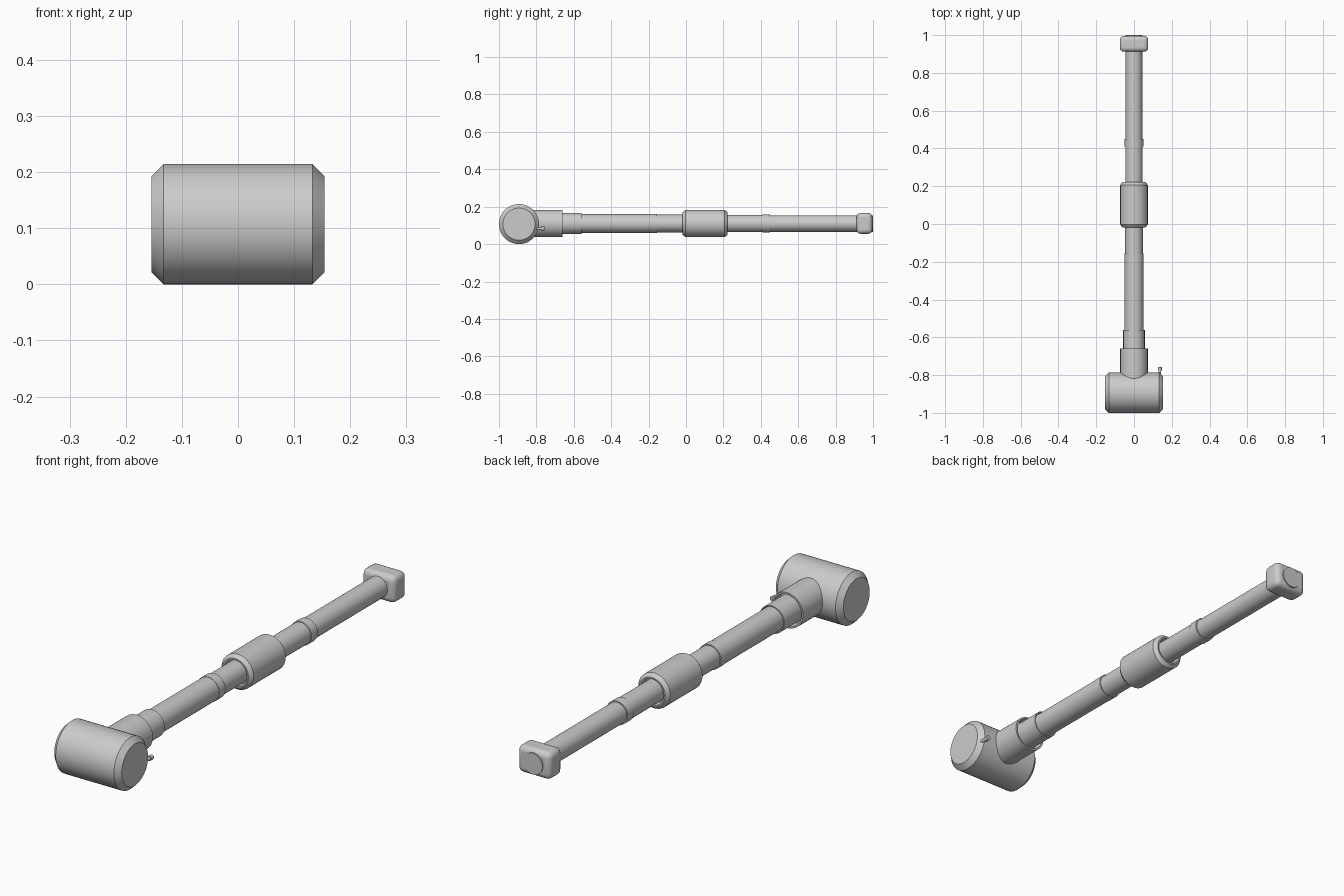
import bpy, math
from mathutils import Matrix

if "Cube" in bpy.data.objects:
    bpy.data.objects.remove(bpy.data.objects["Cube"])

Z = 0.11  # height of the shaft axis


def finish(obj, angle=30):
    bpy.ops.object.select_all(action='DESELECT')
    obj.select_set(True)
    bpy.context.view_layer.objects.active = obj
    bpy.ops.object.shade_smooth_by_angle(angle=math.radians(angle))
    return obj


def lathe(name, profile, centre=(0, 0, Z), axis='Y', sides=48):
    """Revolve (position, radius) pairs about the axis; both ends are capped."""
    verts, faces = [], []
    for p, r in profile:
        for i in range(sides):
            a = 2 * math.pi * i / sides
            verts.append((r * math.cos(a), p, r * math.sin(a)))
    for k in range(len(profile) - 1):
        for i in range(sides):
            j = (i + 1) % sides
            a, b = k * sides, (k + 1) * sides
            faces.append((a + i, b + i, b + j, a + j))
    faces.append(tuple(range(sides)))
    last = (len(profile) - 1) * sides
    faces.append(tuple(last + i for i in reversed(range(sides))))
    mesh = bpy.data.meshes.new(name)
    mesh.from_pydata(verts, [], faces)
    if axis == 'X':
        mesh.transform(Matrix.Rotation(-math.pi / 2, 4, 'Z'))
    mesh.transform(Matrix.Translation(centre))
    obj = bpy.data.objects.new(name, mesh)
    bpy.context.collection.objects.link(obj)
    return finish(obj)


# Chamfered cross cylinder
lathe("head", [(-0.154, 0.086), (-0.133, 0.107), (0.133, 0.107), (0.154, 0.086)],
      (0, -0.893, 0.107), 'X')

# Socket and collar with open mouths around the shaft
lathe("head_socket", [(-0.87, 0.073), (-0.66, 0.073), (-0.66, 0.066), (-0.70, 0.066)])
lathe("shaft_collar", [(-0.74, 0.057), (-0.56, 0.057), (-0.56, 0.053), (-0.60, 0.053)])

# Lower and upper shafts
lathe("lower_shaft", [(-0.72, 0.050), (-0.155, 0.050), (-0.155, 0.047), (0.06, 0.047)])
lathe("upper_shaft", [(0.14, 0.046), (0.41, 0.046), (0.41, 0.044), (1.0, 0.044)])

# Thin bands placed evenly either side of the sleeve
for name, y, r in (("lower_band", -0.175, 0.0515), ("upper_band", 0.43, 0.049)):
    lathe(name, [(y - 0.02, r), (y + 0.02, r)])

# Central sleeve with recessed mouths
half = [(0.085, 0.054), (0.12, 0.054), (0.12, 0.060), (0.105, 0.073)]
sleeve = [(-p, r) for p, r in half] + [(p, r) for p, r in reversed(half)]
lathe("central_sleeve", sleeve, (0, 0.102, Z))

# Small stud on the head
lathe("head_stud", [(-0.83, 0.007), (-0.775, 0.007), (-0.775, 0.010), (-0.757, 0.010)],
      (0.137, 0, 0.083), sides=16)

# Rounded end block
bpy.ops.mesh.primitive_cube_add(size=1, location=(0, 0.954, 0.111))
block = bpy.context.object
block.name = "end_block"
block.scale = (0.15, 0.084, 0.112)
bpy.ops.object.transform_apply(location=False, rotation=False, scale=True)
bevel = block.modifiers.new("rounded_edges", 'BEVEL')
bevel.width = 0.022
bevel.segments = 4
finish(block, 35)
